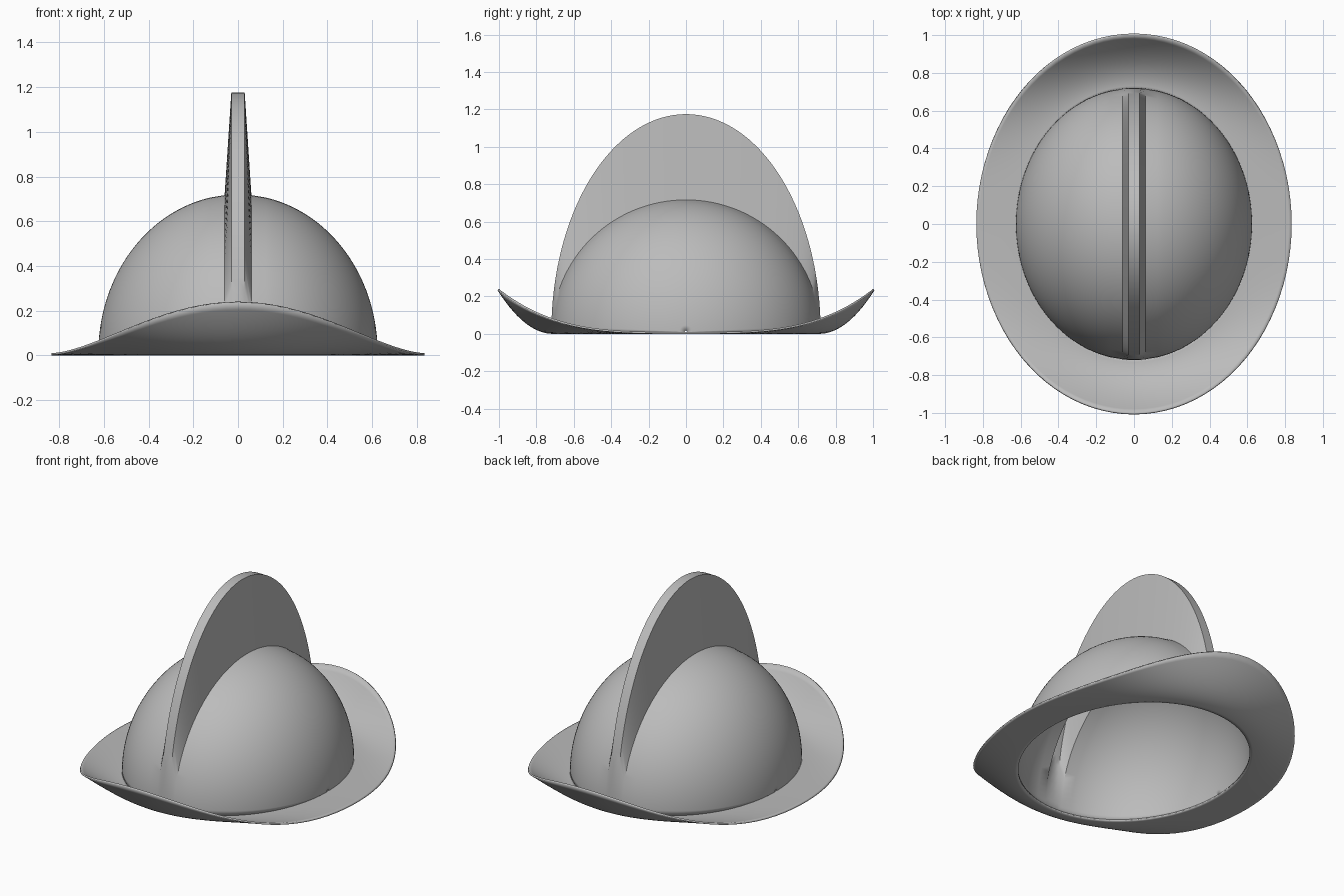
import bpy
from math import sin, cos, pi, sqrt

cube = bpy.data.objects.get("Cube")
if cube:
    bpy.data.objects.remove(cube)

steel = bpy.data.materials.new("grey_steel")
steel.use_nodes = True
colour = (0.5, 0.5, 0.5, 1)
steel.diffuse_color = colour
steel.node_tree.nodes["Principled BSDF"].inputs["Base Color"].default_value = colour


def grid_object(name, rows, closed, thickness):
    """Skin a list of equal-length point rows, then give the sheet thickness."""
    n = len(rows[0])
    faces = []
    for i in range(len(rows) - 1):
        for j in range(n if closed else n - 1):
            k = (j + 1) % n
            faces.append((i * n + j, i * n + k, (i + 1) * n + k, (i + 1) * n + j))
    mesh = bpy.data.meshes.new(name)
    mesh.from_pydata([p for row in rows for p in row], [], faces)
    mesh.materials.append(steel)
    obj = bpy.data.objects.new(name, mesh)
    bpy.context.collection.objects.link(obj)
    bpy.ops.object.select_all(action="DESELECT")
    obj.select_set(True)
    bpy.context.view_layer.objects.active = obj
    bpy.ops.object.shade_smooth_by_angle(angle=0.6)
    solid = obj.modifiers.new("thickness", "SOLIDIFY")
    solid.thickness = thickness
    solid.offset = -1
    return obj


# Bowl with its tall crest: arcs running front to back, stacked across x
RX, RY, BASE = 0.625, 0.72, 0.01
DOME_H, CREST_H = 0.71, 1.165
CREST_BASE, CREST_TOP = 0.06, 0.03
STEPS = 64


def arc(x, depth, height):
    return [(x, -depth * cos(pi * j / STEPS), BASE + height * sin(pi * j / STEPS))
            for j in range(STEPS + 1)]


def dome_arc(x):
    r = max(sqrt(max(0, 1 - (x / RX) ** 2)), 0.01)
    return arc(x, RY * r, DOME_H * r)


COLS = 28
start = CREST_BASE / RX
half = [RX * sin(pi / 2 * (start + (1 - start) * i / COLS)) for i in range(COLS + 1)]
half[0] = CREST_BASE
rows = [dome_arc(-x) for x in reversed(half)]
rows += [arc(x, RY, CREST_H) for x in (-CREST_TOP, 0, CREST_TOP)]
rows += [dome_arc(x) for x in half]
# Reversed arcs make the faces point outward
bowl = grid_object("bowl_and_crest", [row[::-1] for row in rows], False, 0.006)

# Oval brim, flat at the sides and swept up at front and back
SEGS, RINGS = 96, 14
rings = []
for i in range(RINGS + 1):
    s = i / RINGS
    ring = []
    for j in range(SEGS):
        a = 2 * pi * j / SEGS
        lift = 0.23 * s ** 2 * abs(sin(a)) ** 3.4
        ring.append(((0.615 + 0.22 * s) * cos(a), (0.71 + 0.29 * s) * sin(a), BASE + lift))
    rings.append(ring)
brim = grid_object("brim", rings[::-1], True, 0.01)
